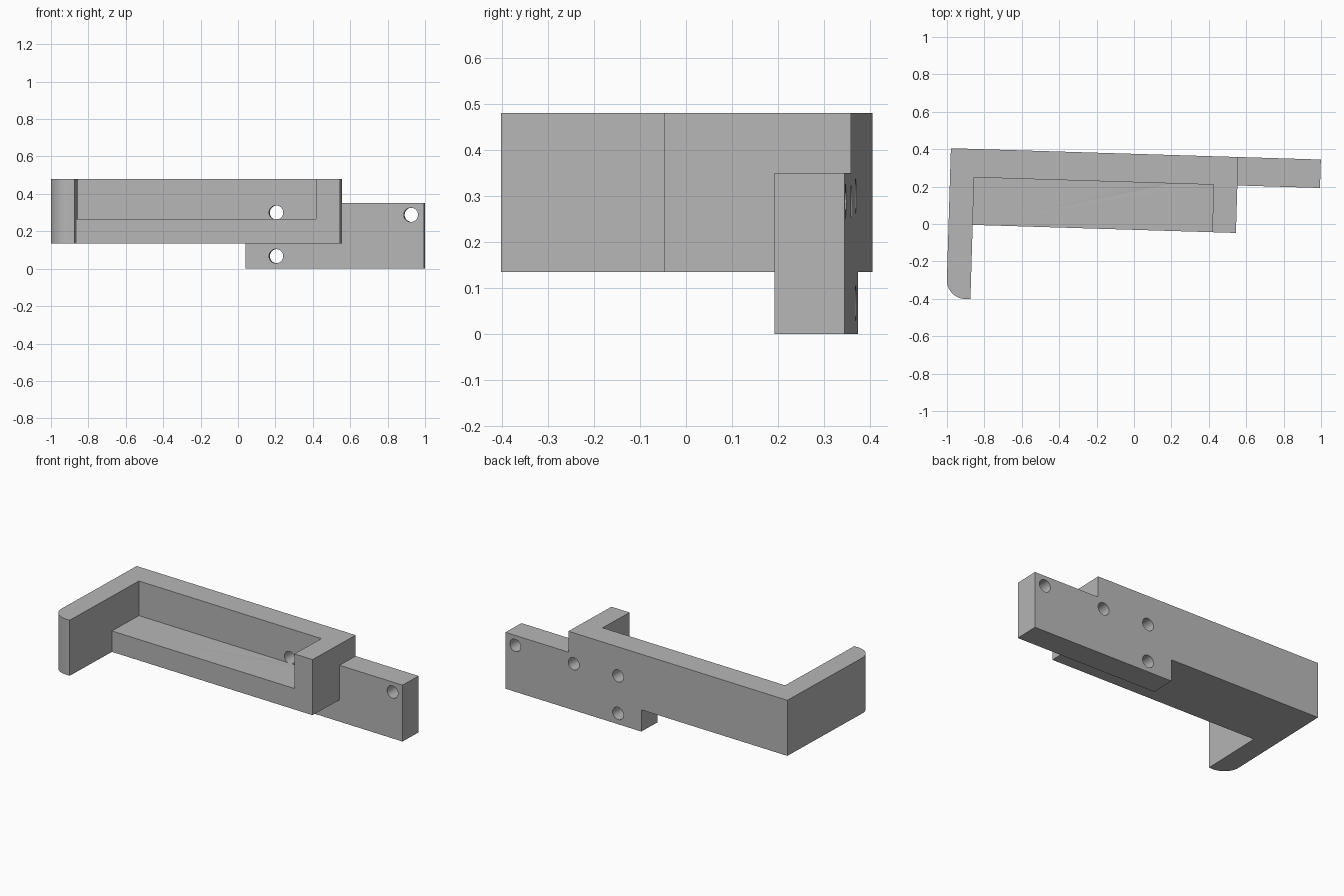
import bpy, bmesh, math
from mathutils import Matrix, Vector

if "Cube" in bpy.data.objects:
    bpy.data.objects.remove(bpy.data.objects["Cube"], do_unlink=True)

# Frame of the part: origin at the rear left corner, turned slightly about z
FRAME = Matrix.Translation((-0.979, 0.405, 0)) @ Matrix.Rotation(math.radians(-1.75), 4, "Z")

grey = bpy.data.materials.new("plain grey")
grey.use_nodes = True
colour = (0.47, 0.47, 0.47, 1)
grey.diffuse_color = colour
grey.node_tree.nodes["Principled BSDF"].inputs["Base Color"].default_value = colour


def finish(name, bm):
    bmesh.ops.recalc_face_normals(bm, faces=bm.faces)
    mesh = bpy.data.meshes.new(name)
    bm.to_mesh(mesh)
    bm.free()
    mesh.materials.append(grey)
    obj = bpy.data.objects.new(name, mesh)
    obj.matrix_world = FRAME
    bpy.context.collection.objects.link(obj)
    return obj


def prism(name, outline, z0, z1):
    bm = bmesh.new()
    face = bm.faces.new([bm.verts.new((x, y, z0)) for x, y in outline])
    extruded = bmesh.ops.extrude_face_region(bm, geom=[face])
    top = [v for v in extruded["geom"] if isinstance(v, bmesh.types.BMVert)]
    bmesh.ops.translate(bm, verts=top, vec=(0, 0, z1 - z0))
    return finish(name, bm)


def box(name, x0, x1, y0, y1, z0, z1):
    return prism(name, [(x0, y0), (x1, y0), (x1, y1), (x0, y1)], z0, z1)


def hole(x, z, depth, radius=0.038):
    bm = bmesh.new()
    place = Matrix.Translation((x, 0, z)) @ Matrix.Rotation(math.pi / 2, 4, "X")
    bmesh.ops.create_cone(bm, cap_ends=True, segments=40, radius1=radius,
                          radius2=radius, depth=2 * depth, matrix=place)
    return finish("hole_cutter", bm)


def combine(target, tool, operation):
    tool.hide_render = True
    mod = target.modifiers.new("combine", "BOOLEAN")
    mod.operation = operation
    mod.solver = "EXACT"
    mod.object = tool
    bpy.ops.object.select_all(action="DESELECT")
    bpy.context.view_layer.objects.active = target
    target.select_set(True)
    bpy.ops.object.modifier_apply(modifier=mod.name)
    bpy.data.objects.remove(tool, do_unlink=True)


# Main body with a forward arm whose outer tip is rounded
LENGTH, DEPTH, ARM, WALL = 1.537, 0.406, 0.129, 0.152
TIP, R = -0.803, 0.1
arc = [(R - R * math.cos(a), TIP + R - R * math.sin(a))
       for a in (math.pi / 2 * i / 14 for i in range(15))]
outline = [(0, 0)] + arc + [(ARM, TIP), (ARM, -DEPTH), (LENGTH, -DEPTH), (LENGTH, 0)]
bracket = prism("bracket", outline, 0.135, 0.48)

# Pocket open at the top and front
combine(bracket, box("pocket_cutter", ARM, 1.41, -0.6, -WALL, 0.265, 0.6), "DIFFERENCE")

# Mounting plate running along the rear face
combine(bracket, box("mounting_plate", 1.025, 1.979, -WALL, 0, 0, 0.35), "UNION")

# Screw holes through the plate thickness
for x, z in ((1.188, 0.3), (1.188, 0.067), (1.499, 0.288), (1.909, 0.288)):
    combine(bracket, hole(x, z, WALL + 0.002), "DIFFERENCE")

bpy.ops.object.shade_smooth_by_angle(angle=math.radians(30))
